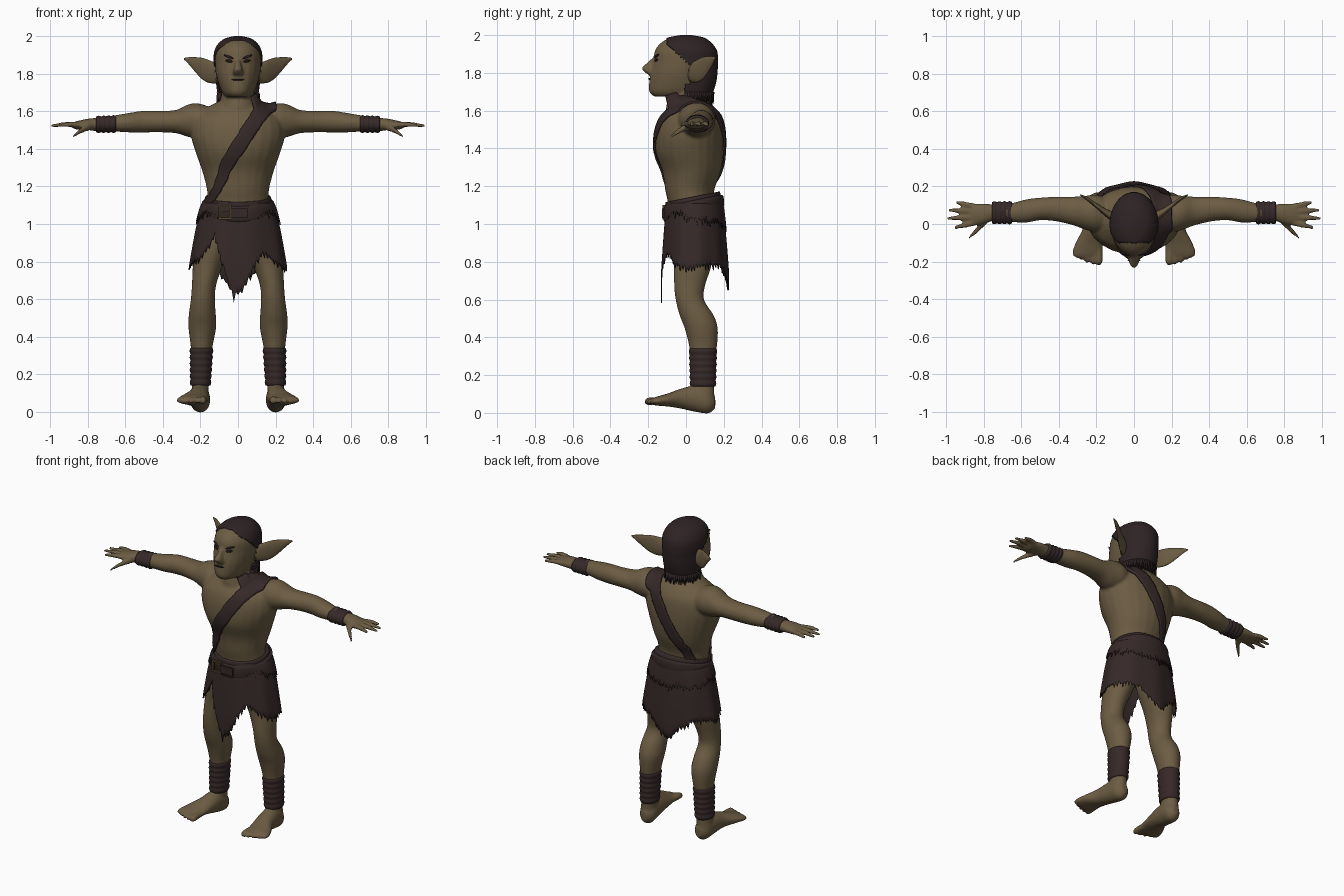
import bpy, bmesh, math, random
from mathutils import Matrix, Vector

random.seed(4)
if "Cube" in bpy.data.objects:
    bpy.data.objects.remove(bpy.data.objects["Cube"])


def material(name, rgb):
    m = bpy.data.materials.new(name)
    m.use_nodes = True
    m.diffuse_color = (*rgb, 1)
    bsdf = m.node_tree.nodes["Principled BSDF"]
    bsdf.inputs["Base Color"].default_value = (*rgb, 1)
    bsdf.inputs["Roughness"].default_value = 0.8
    return m


SKIN = material("olive skin", (0.15, 0.108, 0.056))
LEATHER = material("dark leather", (0.036, 0.021, 0.021))
HAIR = material("dark hair", (0.028, 0.017, 0.018))
BRASS = material("dull brass", (0.09, 0.06, 0.025))
DARK = material("eye and mouth dark", (0.012, 0.008, 0.007))


def spline(rows, steps):
    """Catmull-Rom resampling of section rows (x, y, z, radius, radius)."""
    vs = [Vector(r) for r in rows]
    out = []
    for i in range(len(vs) - 1):
        a, b, c, d = vs[max(i - 1, 0)], vs[i], vs[i + 1], vs[min(i + 2, len(vs) - 1)]
        for k in range(steps):
            t = k / steps
            out.append(b + (c - a) * (t / 2) + (a * 2 - b * 5 + c * 4 - d) * (t * t / 2)
                       + (b * 3 - a - c * 3 + d) * (t ** 3 / 2))
    return out + [vs[-1]]


def loft(bm, rows, axis="z", mirror=False, seg=24, steps=4):
    """Closed elliptical tube through section rows along one axis."""
    u, v = {"x": (1, 2), "y": (0, 2), "z": (0, 1)}[axis]
    for side in ((1, -1) if mirror else (1,)):
        rings = []
        for r in spline(rows, steps):
            ring = []
            for k in range(seg):
                a = 2 * math.pi * k / seg
                p = Vector(r[:3])
                p[u] += max(r[3], 0.001) * math.cos(a)
                p[v] += max(r[4], 0.001) * math.sin(a)
                p.x *= side
                ring.append(bm.verts.new(p))
            rings.append(ring)
        for lo, hi in zip(rings, rings[1:]):
            for k in range(seg):
                n = (k + 1) % seg
                bm.faces.new((lo[k], lo[n], hi[n], hi[k]))
        bm.faces.new(rings[0])
        bm.faces.new(rings[-1])


def finish(bm, name, mat, smooth=True):
    bmesh.ops.recalc_face_normals(bm, faces=bm.faces)
    for f in bm.faces:
        f.smooth = smooth
    me = bpy.data.meshes.new(name)
    bm.to_mesh(me)
    bm.free()
    me.materials.append(mat)
    ob = bpy.data.objects.new(name, me)
    bpy.context.scene.collection.objects.link(ob)
    return ob


def thicken(ob, amount, offset):
    m = ob.modifiers.new("thickness", "SOLIDIFY")
    m.thickness, m.offset = amount, offset


# Body: overlapping lofts fused into one smooth skin
TORSO = [(0, .05, .95, .17, .14), (0, .03, 1.1, .165, .125), (0, .02, 1.18, .165, .13),
         (0, .03, 1.28, .19, .155), (0, .02, 1.38, .225, .18), (0, .02, 1.47, .25, .18),
         (0, .025, 1.55, .24, .165), (0, .03, 1.6, .19, .135), (0, .03, 1.64, .13, .1),
         (0, .03, 1.66, .08, .07)]
NECK = [(0, .02, 1.55, .13, .13), (0, .005, 1.62, .105, .11), (0, .01, 1.68, .09, .1),
        (0, .03, 1.76, .085, .09)]
HEAD = [(0, -.07, 1.675, .06, .1), (0, -.04, 1.7, .085, .155), (0, -.025, 1.75, .105, .17),
        (0, -.015, 1.8, .118, .172), (0, -.005, 1.86, .124, .167), (0, -.005, 1.91, .121, .162),
        (0, -.005, 1.95, .105, .138), (0, 0, 1.98, .072, .098), (0, 0, 1.994, .03, .045)]
NOSE = [(0, -.15, 1.89, .014, .015), (0, -.185, 1.85, .016, .026), (0, -.2, 1.825, .024, .035),
        (0, -.19, 1.8, .028, .024), (0, -.175, 1.785, .014, .012)]
ARM = [(.12, .05, 1.54, .08, .07), (.2, .055, 1.55, .1, .09), (.26, .06, 1.55, .09, .088),
       (.33, .07, 1.545, .075, .062), (.42, .08, 1.545, .065, .057), (.5, .08, 1.545, .06, .058),
       (.57, .07, 1.54, .062, .053), (.66, .06, 1.535, .05, .043), (.75, .06, 1.53, .045, .036),
       (.8, .055, 1.53, .055, .03), (.86, .05, 1.525, .058, .022), (.88, .05, 1.525, .05, .014)]
LEG = [(.09, .05, 1.0, .085, .11), (.125, .04, .9, .095, .115), (.16, .035, .78, .08, .1),
       (.18, .02, .68, .065, .083), (.187, .02, .6, .064, .075), (.19, .055, .52, .072, .09),
       (.19, .08, .45, .074, .088), (.193, .09, .36, .06, .075), (.197, .09, .25, .047, .06),
       (.2, .09, .14, .045, .06), (.205, .085, .08, .05, .065)]
FOOT = [(.2, .155, .055, .02, .03), (.2, .12, .057, .05, .06), (.205, .05, .075, .055, .07),
        (.215, -.03, .075, .06, .052), (.237, -.1, .068, .075, .034), (.25, -.16, .062, .078, .023),
        (.25, -.18, .06, .06, .015)]
bm = bmesh.new()
for rows in (TORSO, NECK, HEAD, NOSE):
    loft(bm, rows)
loft(bm, ARM, "x", True)
loft(bm, LEG, "z", True)
loft(bm, FOOT, "y", True)
for y0, tip, y1 in ((.008, .96, -.02), (.037, .995, .03), (.065, .988, .075), (.092, .95, .115)):
    loft(bm, [(.84, y0, 1.527, .016, .015), ((.84 + tip) / 2, (y0 + y1) / 2, 1.53, .015, .014),
              (tip, y1, 1.522, .009, .008)], "x", True, 12)
loft(bm, [(.78, .03, 1.52, .025, .02), (.83, -.025, 1.5, .019, .016), (.88, -.075, 1.465, .009, .009)],
     "x", True, 12)
for i in range(5):
    x, tip = .187 + i * .031, -.22 + .004 * i * i * .8
    r = .02 if i == 0 else .015
    loft(bm, [(x, -.13, .064, r, r), (x, tip + .02, .062, r, r), (x, tip, .055, r / 2, r / 2)], "y", True, 12)
body = finish(bm, "body", SKIN)
fuse = body.modifiers.new("fuse", "REMESH")
fuse.mode, fuse.voxel_size, fuse.use_smooth_shade = "VOXEL", .0085, True
soft = body.modifiers.new("soften", "SMOOTH")
soft.factor, soft.iterations = .5, 4

# Pointed ears
bm = bmesh.new()
loft(bm, [(.1, .03, 1.8, .03, .05), (.15, .06, 1.81, .022, .06), (.19, .09, 1.827, .016, .057),
          (.23, .12, 1.85, .012, .038), (.26, .14, 1.868, .009, .02), (.288, .155, 1.88, .003, .004)], "x", True)
finish(bm, "ears", SKIN)


# Face details lie on the front of the head
def face_y(x, z):
    row = min(spline(HEAD, 8), key=lambda r: abs(r[2] - z))
    return row[1] - row[4] * math.sqrt(max(0, 1 - (x / row[3]) ** 2))


def patches(name, mat, x, z, wide, high, tilt):
    bm = bmesh.new()
    for s in ((1, -1) if x else (1,)):
        place = Matrix.Translation((s * x, face_y(x, z), z)) @ Matrix.Rotation(-tilt * s, 4, "Y")
        turn = Matrix.Rotation(s * x * 7, 4, "Z") @ Matrix.Diagonal((wide, .007, high, 1))
        bmesh.ops.create_uvsphere(bm, u_segments=16, v_segments=8, radius=1, matrix=place @ turn)
    finish(bm, name, mat)


patches("eyes", DARK, .047, 1.868, .021, .008, .2)
patches("eyebrows", HAIR, .05, 1.89, .03, .006, .35)
patches("mouth", DARK, 0, 1.768, .034, .005, 0)
patches("nostrils", DARK, .017, 1.79, .006, .004, 0)

# Hair: a cap cut along the hairline, with ragged strands at the nape
bm = bmesh.new()
loft(bm, [(0, .03, 1.655, .095, .1), (0, .03, 1.7, .11, .115), (0, .02, 1.76, .118, .142),
          (0, 0, 1.82, .126, .168), (0, -.003, 1.87, .13, .173), (0, -.003, 1.92, .126, .166),
          (0, -.003, 1.96, .105, .137), (0, 0, 1.987, .07, .095), (0, 0, 2.0, .02, .03)], seg=80, steps=6)


def hairline(z):
    if z > 1.84:
        return max(-.1, .02 - (z - 1.84) * 1.05)
    return .02 if z > 1.74 else -.005


bald = [f for f in bm.faces if f.calc_center_median().y < hairline(f.calc_center_median().z)]
bmesh.ops.delete(bm, geom=bald, context="FACES")
hair = finish(bm, "hair", HAIR)
thicken(hair, .01, -1)
bm = bmesh.new()
for k in range(34):
    a = math.radians(-14 + k * 6.3)
    c, s = math.cos(a), math.sin(a)
    spread = random.uniform(.095, .118)
    loft(bm, [(.103 * c, .03 + .108 * s, 1.7, .013, .013),
              (spread * c, .03 + spread * s, random.uniform(1.615, 1.65), .001, .001)], seg=5, steps=1)
finish(bm, "nape_strands", HAIR)


# Wrapped leather cuffs on wrists and shins
def wraps(name, start, end, turns, axis):
    rows = []
    for i in range(turns * 2 + 1):
        row = Vector(start).lerp(Vector(end), i / (turns * 2))
        swell = .004 if i % 2 else -.001
        rows.append((*row[:3], row[3] + swell, row[4] + swell))
    bm = bmesh.new()
    loft(bm, rows, axis, True, 28, 2)
    finish(bm, name, LEATHER)


wraps("wrist_wraps", (.65, .06, 1.532, .058, .044), (.755, .06, 1.53, .057, .042), 4, "x")
wraps("shin_wraps", (.2, .09, .14, .053, .066), (.194, .09, .34, .06, .072), 6, "z")


# Ragged skirt: flared cloth sheet with a torn hem
def lookup(keys, a):
    for (a0, z0), (a1, z1) in zip(keys, keys[1:]):
        if a0 <= a <= a1:
            return z0 + (z1 - z0) * (a - a0) / (a1 - a0)
    return keys[-1][1]


def cloth(name, keys, extra, tear):
    bm, cols, rows, top = bmesh.new(), 144, 10, 1.11
    grid = []
    for k in range(cols):
        deg = 360 * k / cols
        a = math.radians(deg)
        hem = lookup(keys, deg) + random.uniform(0, tear) * (1 if k % 2 else -1)
        col = []
        for j in range(rows + 1):
            z = top + (hem - top) * j / rows
            f = min(1, (top - z) / .36) ** .7
            r = 1 + .018 * f * math.sin(9 * a) + extra
            col.append(bm.verts.new(((.183 + .077 * f) * r * math.cos(a),
                                     .045 + (.143 + .034 * f) * r * math.sin(a), z)))
        grid.append(col)
    for k in range(cols):
        p, q = grid[k], grid[(k + 1) % cols]
        for j in range(rows):
            bm.faces.new((p[j], q[j], q[j + 1], p[j + 1]))
    thicken(finish(bm, name, LEATHER), .005, 0)


cloth("skirt", [(0, .77), (30, .78), (60, .77), (80, .7), (95, .65), (110, .71), (130, .78), (180, .78),
                (215, .81), (228, .87), (236, .95), (244, .88), (254, .75), (265, .6), (276, .66),
                (290, .78), (302, .85), (320, .8), (340, .76), (360, .77)], 0, .025)
cloth("skirt_fringe", [(0, 1.03), (90, .99), (180, 1.03), (220, 1.06), (320, 1.06), (360, 1.03)], .035, .035)


# Belt and waistband, higher at the back
def waist_ring(name, rows):
    bm = bmesh.new()
    loft(bm, rows, seg=64, steps=3)
    for v in bm.verts:
        v.co.z += .2 * (v.co.y - .04)
    finish(bm, name, LEATHER)


waist_ring("waistband", [(0, .038, 1.07, .178, .148), (0, .037, 1.12, .18, .148), (0, .035, 1.145, .174, .143)])
waist_ring("belt", [(0, .04, 1.04, .18, .15), (0, .04, 1.05, .192, .158), (0, .04, 1.085, .195, .161),
                    (0, .04, 1.115, .192, .158), (0, .04, 1.125, .18, .15)])


def boxes(name, mat, specs):
    bm = bmesh.new()
    for centre, size in specs:
        bmesh.ops.create_cube(bm, size=1, matrix=Matrix.Translation(centre) @ Matrix.Diagonal((*size, 1)))
    finish(bm, name, mat, False)


bx, by, bz = -.07, -.118, 1.062
boxes("buckle", BRASS, [((bx + s * .03, by, bz), (.01, .014, .075)) for s in (1, -1)]
      + [((bx, by, bz + s * .033), (.06, .014, .01)) for s in (1, -1)]
      + [((bx + .012, by - .004, bz), (.045, .008, .008))])
boxes("belt_end", LEATHER, [((.005, -.122, 1.058), (.09, .012, .05))])

# Shoulder strap: a slanted loop wrapped onto the body
bm = bmesh.new()
along, across = Vector((.54, 0, .84)), Vector((.84, 0, -.54))
loop, n = [], 120
for k in range(n):
    a = 2 * math.pi * k / n
    c, s = math.cos(a), math.sin(a)
    p = Vector((-.01, .03, 1.39)) + along * math.copysign(abs(c) ** .7, c) * .32
    p.y += math.copysign(abs(s) ** .7, s) * .21
    half = .038 + .01 * c + random.uniform(0, .004)
    loop.append([bm.verts.new(p + across * half * (j / 3 - 1)) for j in range(7)])
for k in range(n):
    p, q = loop[k], loop[(k + 1) % n]
    for j in range(6):
        bm.faces.new((p[j], q[j], q[j + 1], p[j + 1]))
strap = finish(bm, "shoulder_strap", LEATHER)
wrap = strap.modifiers.new("wrap", "SHRINKWRAP")
wrap.target, wrap.offset, wrap.wrap_mode = body, .008, "ABOVE_SURFACE"
thicken(strap, .01, 0)
